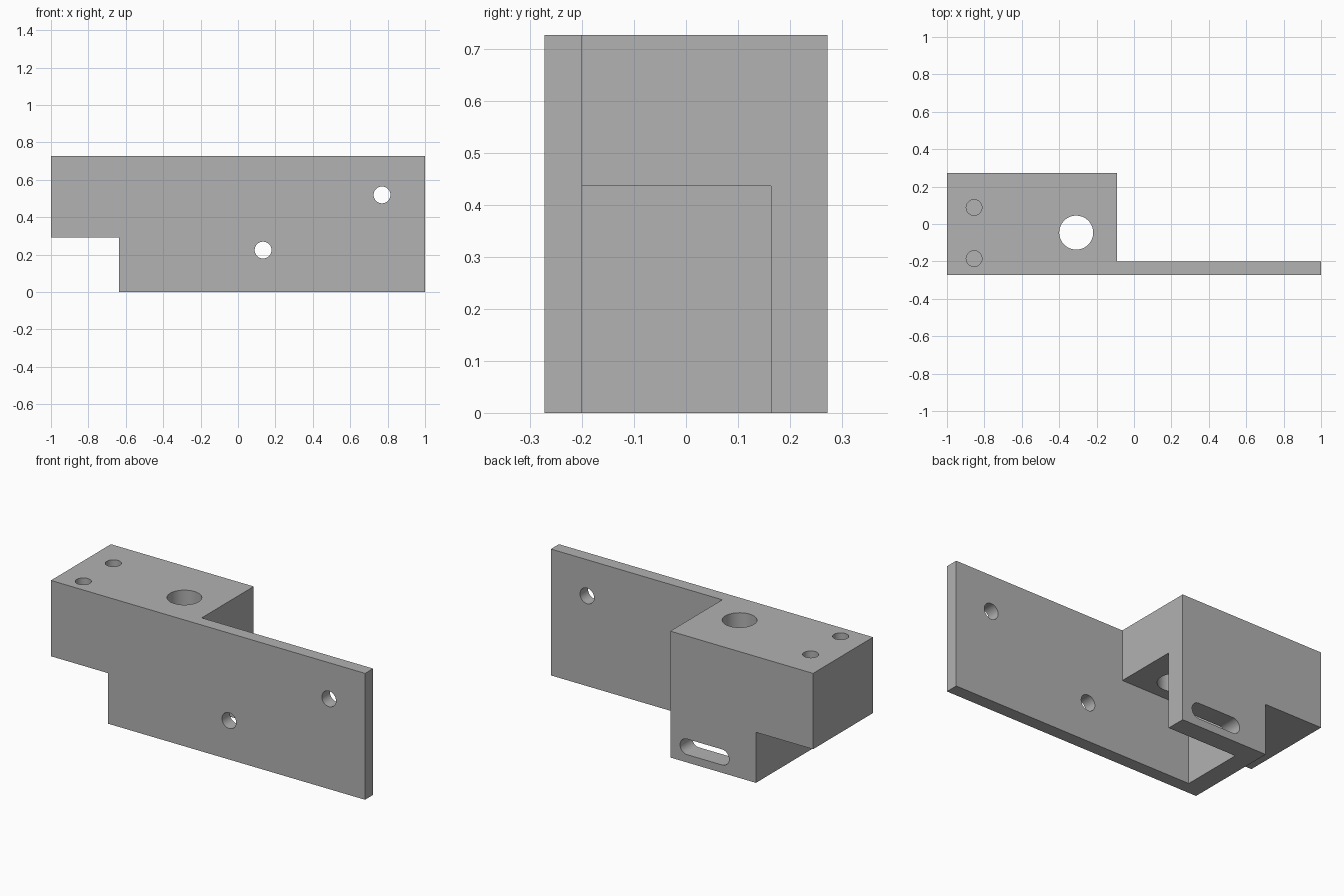
import bpy
import bmesh
from math import cos, sin, pi

if "Cube" in bpy.data.objects:
    bpy.data.objects.remove(bpy.data.objects["Cube"], do_unlink=True)

U = 2 / 55                      # one design unit
FRONT, BACK = -7.5 * U, 7.5 * U
LEFT_END, RIGHT_END = 1.0, -1.0
TOP = 20 * U
BLOCK_END = RIGHT_END + 25 * U  # where the thick block stops
NOTCH_END = RIGHT_END + 10 * U
PLATE_BACK = FRONT + 2 * U
WALL = 3 * U
OVER = 0.1                      # cutter overshoot

grey = bpy.data.materials.new("plain grey")
grey.use_nodes = True
grey.diffuse_color = (0.445, 0.445, 0.445, 1)
grey.node_tree.nodes["Principled BSDF"].inputs["Base Color"].default_value = grey.diffuse_color


def prism(name, outline, axis, lo, hi):
    """Extrude a 2D outline along Z (x, y outline) or Y (x, z outline)."""
    bm = bmesh.new()
    place = (lambda a, b, t: (a, b, t)) if axis == "Z" else (lambda a, b, t: (a, t, b))
    face = bm.faces.new([bm.verts.new(place(a, b, lo)) for a, b in outline])
    new = bmesh.ops.extrude_face_region(bm, geom=[face])["geom"]
    move = place(0, 0, hi - lo)
    bmesh.ops.translate(bm, vec=move, verts=[g for g in new if isinstance(g, bmesh.types.BMVert)])
    bmesh.ops.recalc_face_normals(bm, faces=bm.faces)
    mesh = bpy.data.meshes.new(name)
    bm.to_mesh(mesh)
    bm.free()
    mesh.materials.append(grey)
    obj = bpy.data.objects.new(name, mesh)
    bpy.context.collection.objects.link(obj)
    return obj


def rect(a0, a1, b0, b1):
    return [(a0, b0), (a1, b0), (a1, b1), (a0, b1)]


def slot(a, b, r, half=0.0, n=48):
    """Circle outline, stretched into a slot when half is above zero."""
    pts = []
    for i in range(n):
        t = 2 * pi * (i + 0.5) / n
        pts.append((a + r * cos(t) + (half if cos(t) > 0 else -half), b + r * sin(t)))
    return pts


# Thick block and long thin plate as one L-shaped solid
bracket = prism("bracket", [
    (RIGHT_END, FRONT), (LEFT_END, FRONT), (LEFT_END, PLATE_BACK),
    (BLOCK_END, PLATE_BACK), (BLOCK_END, BACK), (RIGHT_END, BACK)], "Z", 0, TOP)

cutters = [
    # Step under the right end
    prism("step_cutter", rect(RIGHT_END - OVER, NOTCH_END, -OVER, 8 * U), "Y", FRONT - OVER, BACK + OVER),
    # Pocket open to the bottom and the left side
    prism("pocket_cutter", rect(NOTCH_END + WALL, LEFT_END + OVER, -OVER, 12 * U), "Y", PLATE_BACK, BACK - WALL),
    # Large vertical hole into the pocket
    prism("large_hole_cutter", slot(-0.309, -0.046, 2.5 * U), "Z", 10 * U, TOP + OVER),
    # Slot through the back wall
    prism("slot_cutter", slot(-0.309, 0.09, 0.045, 0.111), "Y", BACK - WALL - 0.05, BACK + OVER),
]
# Blind holes in the top
for y in (0.088, -0.185):
    cutters.append(prism("blind_hole_cutter", slot(-0.855, y, 0.042), "Z", TOP - 8 * U, TOP + OVER))
# Mounting holes through the plate
for x, z in ((0.134, 0.224), (0.77, 0.519)):
    cutters.append(prism("mounting_hole_cutter", slot(x, z, 0.045), "Y", FRONT - OVER, PLATE_BACK + OVER))

bpy.ops.object.select_all(action="DESELECT")
bpy.context.view_layer.objects.active = bracket
bracket.select_set(True)
for cutter in cutters:
    cutter.hide_render = True
    mod = bracket.modifiers.new(cutter.name, "BOOLEAN")
    mod.operation = "DIFFERENCE"
    mod.solver = "EXACT"
    mod.object = cutter
    bpy.ops.object.modifier_apply(modifier=mod.name)
    bpy.data.objects.remove(cutter, do_unlink=True)

# Round hole walls, crisp edges
bpy.ops.object.shade_smooth_by_angle(angle=pi / 6)
